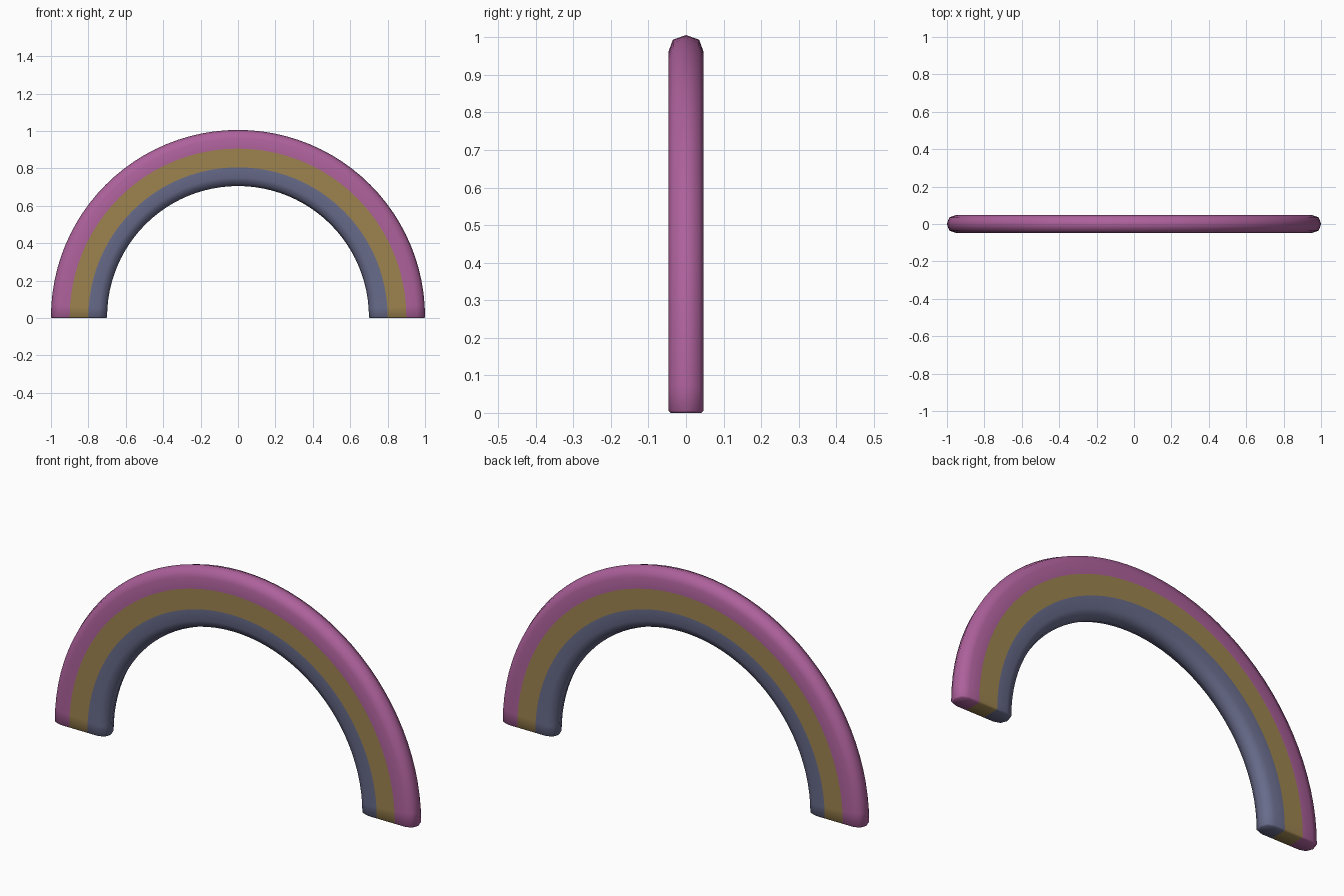
import bpy, bmesh, math

if "Cube" in bpy.data.objects:
    bpy.data.objects.remove(bpy.data.objects["Cube"])

SEGS = 48
LIFT = 0.006   # height of the arc centre, leaves room for the softened feet

# Half cross-section: (radius, half thickness), outer edge to inner edge
half = [(1.0, 0), (0.988, 0.035), (0.955, 0.047), (0.9, 0.047), (0.8, 0.047),
        (0.745, 0.047), (0.712, 0.035), (0.70, 0)]
section = half + [(r, -y) for r, y in half[-2:0:-1]]
n = len(section)


def material(name, rgb):
    m = bpy.data.materials.new(name)
    m.diffuse_color = (*rgb, 1)
    m.use_nodes = True
    m.node_tree.nodes["Principled BSDF"].inputs["Base Color"].default_value = m.diffuse_color
    return m


def band(r):
    return 0 if r > 0.9 else 1 if r > 0.8 else 2


bm = bmesh.new()


def ring(angle, z, k=1.0):
    c, s = math.cos(angle), math.sin(angle)
    return [bm.verts.new(((0.85 + (r - 0.85) * (0.97 if k < 1 else 1)) * c,
                          y * k, z + r * s)) for r, y in section]


# Swept arch with slightly narrowed feet
rings = [ring(0, 0, 0.88)]
rings += [ring(math.pi * i / SEGS, LIFT) for i in range(SEGS + 1)]
rings += [ring(math.pi, 0, 0.88)]
for a, b in zip(rings, rings[1:]):
    for i in range(n):
        j = (i + 1) % n
        f = bm.faces.new((a[i], a[j], b[j], b[i]))
        f.material_index = band((section[i][0] + section[j][0]) / 2)

# Foot caps, split along the colour bands
for v in (rings[0], rings[-1]):
    for i in range(len(half) - 1):
        idx = [i, i + 1, (n - i - 1) % n, (n - i) % n]
        f = bm.faces.new([v[k] for k in dict.fromkeys(idx)])
        f.material_index = band((half[i][0] + half[i + 1][0]) / 2)

bmesh.ops.recalc_face_normals(bm, faces=bm.faces)
mesh = bpy.data.meshes.new("rainbow_arch")
bm.to_mesh(mesh)
bm.free()

arch = bpy.data.objects.new("rainbow_arch", mesh)
bpy.context.collection.objects.link(arch)
for name, rgb in (("outer_pink", (0.42, 0.12, 0.33)),
                  ("middle_yellow", (0.34, 0.23, 0.08)),
                  ("inner_blue", (0.14, 0.15, 0.26))):
    mesh.materials.append(material(name, rgb))

bpy.context.view_layer.objects.active = arch
arch.select_set(True)
bpy.ops.object.shade_smooth_by_angle(angle=math.radians(60))
